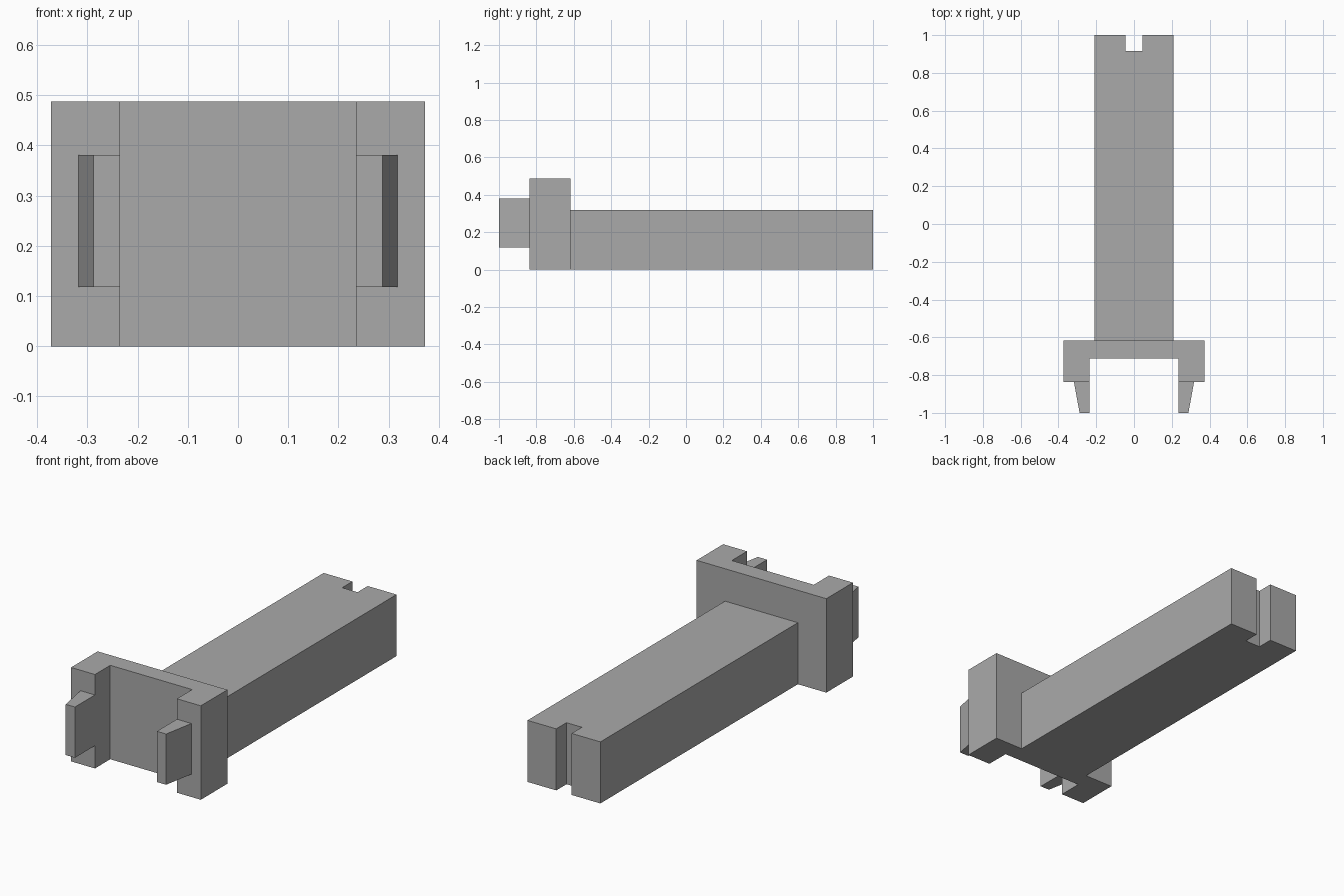
import bpy
import bmesh

cube = bpy.data.objects.get("Cube")
if cube:
    bpy.data.objects.remove(cube, do_unlink=True)

# Single plain grey
grey = bpy.data.materials.new("plain grey")
grey.use_nodes = True
colour = (0.4, 0.4, 0.4, 1)
grey.diffuse_color = colour
grey.node_tree.nodes["Principled BSDF"].inputs["Base Color"].default_value = colour


def prism(name, outline, bottom, top):
    """Extrude a plan outline (x, y) from bottom to top."""
    bm = bmesh.new()
    face = bm.faces.new([bm.verts.new((x, y, bottom)) for x, y in outline])
    result = bmesh.ops.extrude_face_region(bm, geom=[face])
    raised = [v for v in result["geom"] if isinstance(v, bmesh.types.BMVert)]
    bmesh.ops.translate(bm, verts=raised, vec=(0, 0, top - bottom))
    bmesh.ops.recalc_face_normals(bm, faces=bm.faces)
    mesh = bpy.data.meshes.new(name)
    bm.to_mesh(mesh)
    bm.free()
    mesh.materials.append(grey)
    obj = bpy.data.objects.new(name, mesh)
    bpy.context.collection.objects.link(obj)
    return obj


def mirrored(half):
    """Complete a right-hand half outline across x = 0."""
    return half + [(-x, y) for x, y in reversed(half)]


FLANGE_BACK, FLANGE_FRONT = -0.618, -0.836

# Long bar with a slot in its rear end
bar = [(0.209, FLANGE_BACK), (0.209, 1), (0.044, 1), (0.044, 0.916)]
prism("bar", mirrored(bar), 0, 0.319)

# Channel-shaped flange, open to the front
flange = [(0.235, -0.711), (0.235, FLANGE_FRONT),
          (0.372, FLANGE_FRONT), (0.372, FLANGE_BACK)]
prism("flange", mirrored(flange), 0, 0.487)

# Tapered prongs on the flange arms
for side, label in ((1, "left"), (-1, "right")):
    prong = [(0.235, FLANGE_FRONT), (0.235, -1),
             (0.288, -1), (0.318, FLANGE_FRONT)]
    prism(label + "_prong", [(side * x, y) for x, y in prong], 0.118, 0.381)
